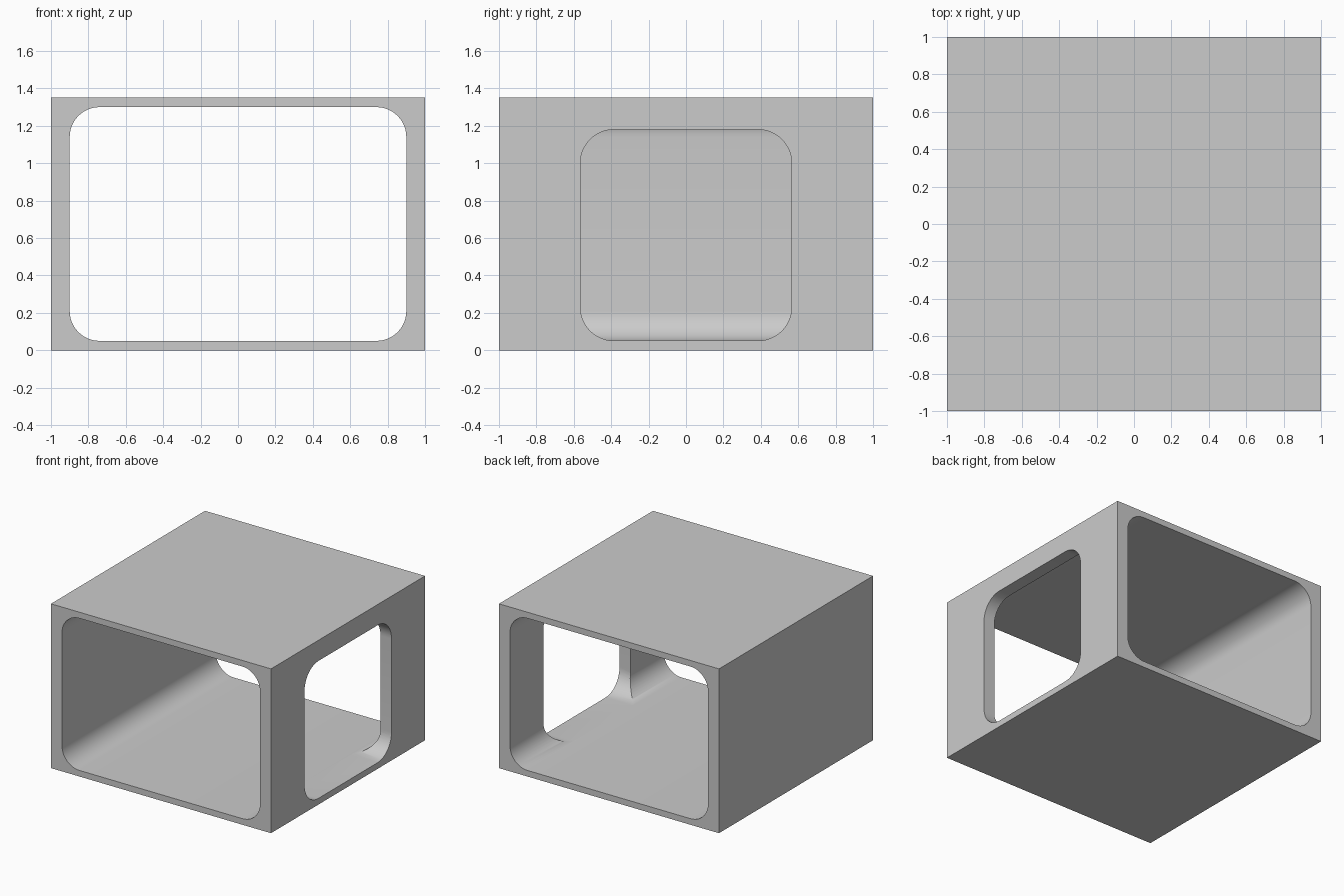
import bpy, bmesh
from math import sin, cos, pi, radians
from mathutils import Vector

if "Cube" in bpy.data.objects:
    bpy.data.objects.remove(bpy.data.objects["Cube"])

W, H = 1.0, 1.35


def rounded_rect(half, low, high, r, steps=12):
    """Points (u, z) of a rounded rectangle, counter-clockwise."""
    corners = [(half - r, high - r, 0), (-half + r, high - r, 1),
               (-half + r, low + r, 2), (half - r, low + r, 3)]
    return [(cu + r * cos((q + i / steps) * pi / 2), cz + r * sin((q + i / steps) * pi / 2))
            for cu, cz, q in corners for i in range(steps + 1)]


def prism(name, points, offset):
    """Extrude a closed loop of 3D points along the offset vector."""
    bm = bmesh.new()
    face = bm.faces.new([bm.verts.new(p) for p in points])
    new = bmesh.ops.extrude_face_region(bm, geom=[face])["geom"]
    bmesh.ops.translate(bm, vec=Vector(offset),
                        verts=[v for v in new if isinstance(v, bmesh.types.BMVert)])
    bmesh.ops.recalc_face_normals(bm, faces=bm.faces)
    mesh = bpy.data.meshes.new(name)
    bm.to_mesh(mesh)
    bm.free()
    obj = bpy.data.objects.new(name, mesh)
    bpy.context.collection.objects.link(obj)
    return obj


# Outer block
shell = prism("open_box_shell", [(-W, -W, 0), (W, -W, 0), (W, W, 0), (-W, W, 0)], (0, 0, H))

# Front-to-back tunnel and right side window
tunnel = prism("tunnel_cutter",
               [(u, -1.2, z) for u, z in rounded_rect(0.90, 0.05, 1.30, 0.16)], (0, 2.4, 0))
window = prism("window_cutter",
               [(0.5, u, z) for u, z in rounded_rect(0.565, 0.051, 1.18, 0.18)], (0.7, 0, 0))

bpy.context.view_layer.objects.active = shell
shell.select_set(True)
for cutter in (tunnel, window):
    mod = shell.modifiers.new(cutter.name, 'BOOLEAN')
    mod.operation = 'DIFFERENCE'
    mod.solver = 'EXACT'
    mod.object = cutter
    bpy.ops.object.modifier_apply(modifier=mod.name)
    bpy.data.objects.remove(cutter)

# Smooth the rounded corners, keep the hard edges
bpy.ops.object.shade_smooth_by_angle(angle=radians(30))
